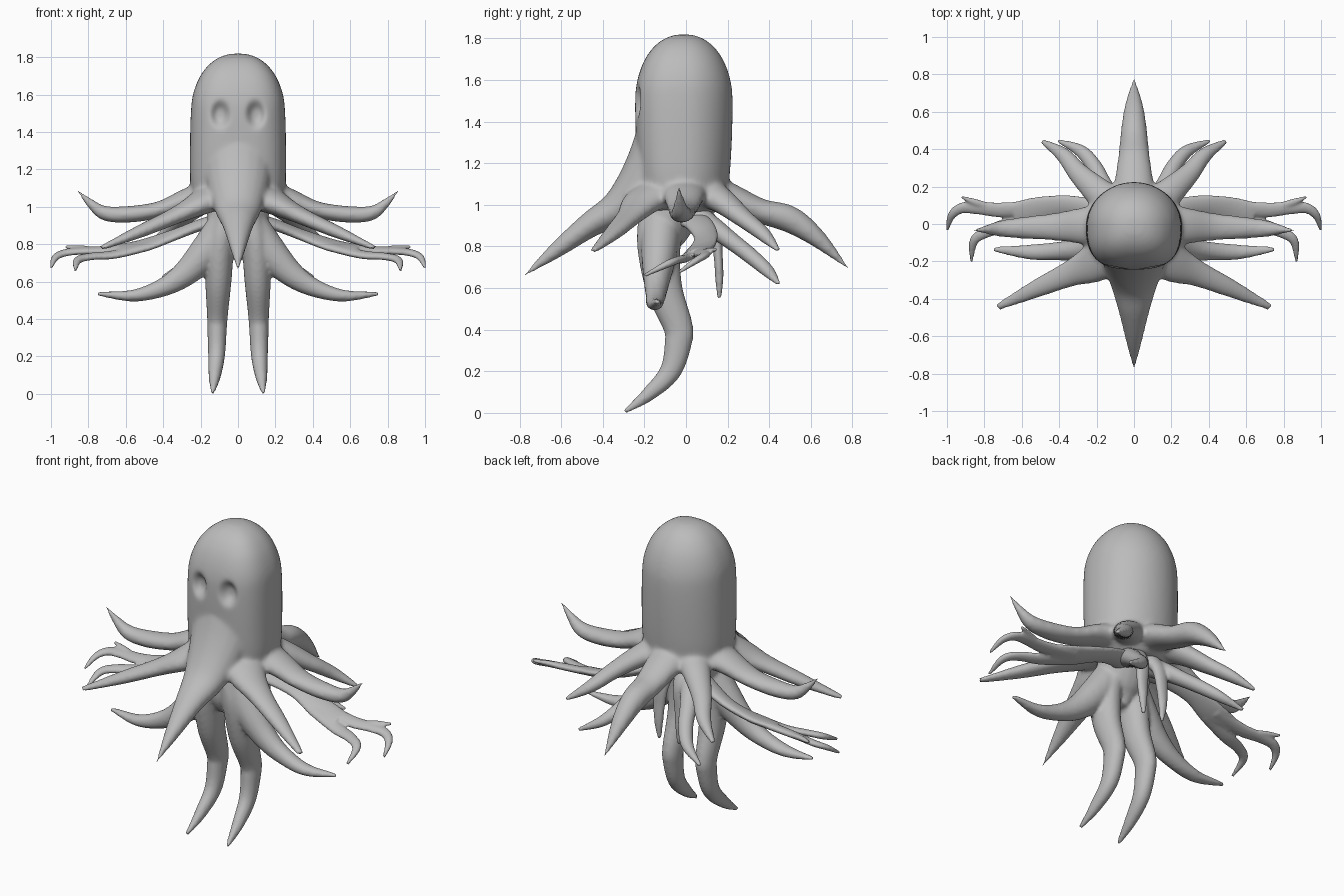
import bpy, bmesh, math
from mathutils import Vector

grey = bpy.data.materials.new("soft_grey")
grey.diffuse_color = (0.5, 0.5, 0.5, 1)


def spline(pts, steps=8):
    """Smooth curve through rows of x, y, z, half width, half thickness."""
    p = [Vector(q) for q in pts]
    p = [p[0] * 2 - p[1]] + p + [p[-1] * 2 - p[-2]]
    out = []
    for i in range(1, len(p) - 2):
        a, b, c, d = p[i - 1:i + 3]
        for k in range(steps):
            t = k / steps
            out.append(0.5 * (2 * b + (c - a) * t + (2 * a - 5 * b + 4 * c - d) * t ** 2
                              + (3 * b - a - 3 * c + d) * t ** 3))
    return out + [p[-2]]


def tube(bm, pts, ref=(0, 0, 1), sides=20, mirror=False, square=2):
    """Tapered tube of rings; square > 2 makes the lower half of each ring boxier."""
    path = spline(pts)
    ref = Vector(ref)
    for sx in ((1, -1) if mirror else (1,)):
        rings = []
        for i, q in enumerate(path):
            ahead, behind = path[min(i + 1, len(path) - 1)], path[max(i - 1, 0)]
            t = Vector((ahead - behind)[:3]).normalized()
            side = t.cross(ref).normalized()
            up = side.cross(t)
            w, h = max(q[3], 0.006), max(q[4], 0.006)
            ring = []
            for k in range(sides):
                a = 2 * math.pi * k / sides
                c, s = math.cos(a), math.sin(a)
                n = square if s < 0 else 2
                r = (abs(c) ** n + abs(s) ** n) ** (-1 / n)
                v = Vector(q[:3]) + side * w * c * r + up * h * s * r
                ring.append(bm.verts.new((v.x * sx, v.y, v.z)))
            rings.append(ring)
        faces = [bm.faces.new(rings[0]), bm.faces.new(rings[-1][::-1])]
        for r, s in zip(rings, rings[1:]):
            for k in range(sides):
                j = (k + 1) % sides
                faces.append(bm.faces.new((r[k], s[k], s[j], r[j])))
        bmesh.ops.recalc_face_normals(bm, faces=faces)


def fuse(name, bm, voxel, smooth):
    """Melt the overlapping tubes into one smooth skin."""
    me = bpy.data.meshes.new(name)
    bm.to_mesh(me)
    bm.free()
    ob = bpy.data.objects.new(name, me)
    bpy.context.collection.objects.link(ob)
    bpy.context.view_layer.objects.active = ob
    ob.select_set(True)
    m = ob.modifiers.new("skin", 'REMESH')
    m.mode, m.voxel_size = 'VOXEL', voxel
    s = ob.modifiers.new("blend", 'SMOOTH')
    s.factor, s.iterations = 0.5, smooth
    for mod in ("skin", "blend"):
        bpy.ops.object.modifier_apply(modifier=mod)
    ob.data.materials.clear()
    ob.data.materials.append(grey)
    ob.data.shade_smooth()
    ob.select_set(False)
    return ob


# Head: rounded dome on a nearly straight column, boxier at the face
bm = bmesh.new()
column = [(.96, .15, .15), (1.02, .23, .2), (1.12, .254, .218), (1.3, .257, .23), (1.5, .252, .234)]
dome = [(1.5 + .32 * math.sin(a), .252 * math.cos(a) ** .9, .234 * math.cos(a) ** .9)
        for a in (math.radians(d) for d in (18, 36, 52, 66, 78, 86))]
tube(bm, [(0, -.01, z, w, h) for z, w, h in column + dome], ref=(0, 1, 0), sides=64, square=2.8)
# Front and back tentacles
tube(bm, [(0, -.05, 1.42, .2, .16), (0, -.16, 1.18, .18, .135), (0, -.31, 1.0, .13, .09),
          (0, -.46, .905, .085, .062), (0, -.62, .785, .045, .04), (0, -.785, .655, .005, .005)])
tube(bm, [(0, .08, 1.08, .12, .09), (0, .22, 1.03, .105, .07), (0, .36, .97, .085, .06),
          (0, .5, .93, .07, .065), (0, .63, .84, .05, .045), (0, .785, .69, .005, .005)])
# Side tentacles with raised tips
tube(bm, [(.1, -.01, 1.08, .13, .09), (.27, -.01, 1.04, .1, .06), (.42, -.015, .985, .075, .045),
          (.58, -.02, .96, .06, .045), (.71, -.025, .965, .045, .04), (.79, -.03, 1.02, .025, .025),
          (.865, -.035, 1.095, .005, .005)], mirror=True)
# Front diagonal tentacles
tube(bm, [(.06, -.08, 1.09, .13, .09), (.2, -.2, 1.02, .11, .065), (.34, -.265, .95, .072, .045),
          (.52, -.345, .87, .05, .035), (.73, -.445, .78, .022, .014)], mirror=True)
# Back diagonal tentacles
tube(bm, [(.07, .06, 1.08, .11, .08), (.19, .17, 1.02, .08, .06), (.295, .27, .94, .058, .045),
          (.38, .37, .86, .042, .035), (.495, .445, .78, .016, .012)], mirror=True)
head = fuse("head_and_skirt", bm, 0.011, 14)

# Eye sockets pressed into the face
for v in head.data.vertices:
    x, y, z = v.co
    if y < -.1:
        d = ((abs(x) - .095) / .042) ** 2 + ((z - 1.495) / .06) ** 2
        v.co.y += .04 * math.exp(-d ** 1.6)

# Torso under the skirt
bm = bmesh.new()
tube(bm, [(0, -.05, 1.03, .17, .15), (0, -.09, .92, .16, .13), (0, -.12, .82, .11, .1),
          (0, -.12, .73, .04, .05)], ref=(0, 1, 0))
# Standing legs
tube(bm, [(.06, -.11, .95, .08, .12), (.095, -.13, .8, .078, .105), (.105, -.105, .6, .07, .088),
          (.11, -.04, .42, .056, .072), (.112, -.037, .34, .052, .066), (.115, -.075, .2, .045, .052),
          (.125, -.18, .09, .032, .035), (.135, -.295, .005, .01, .012)],
     ref=(0, 1, 0), mirror=True)
# Low side legs
tube(bm, [(.05, -.12, .92, .1, .1), (.17, -.13, .76, .085, .09), (.28, -.14, .645, .065, .07),
          (.4, -.145, .57, .05, .05), (.56, -.15, .525, .04, .032), (.75, -.135, .535, .014, .012)],
     mirror=True)
fuse("torso_and_legs", bm, 0.011, 5)

# Forked arms: flat tilted ribbon, two curled fingers and a thumb
bm = bmesh.new()
tilt = (0, -.3, 1)
tube(bm, [(.04, .0, .94, .07, .035), (.18, .06, .91, .065, .03), (.34, .095, .85, .06, .026),
          (.5, .075, .795, .075, .024), (.64, .045, .768, .075, .02)], ref=tilt, mirror=True)
tube(bm, [(.5, .09, .795, .045, .022), (.7, .075, .77, .042, .02), (.83, .085, .765, .036, .018),
          (.92, .085, .755, .03, .018), (.975, .045, .73, .022, .016), (1.0, -.035, .675, .008, .008)],
     ref=tilt, mirror=True)
tube(bm, [(.78, .09, .77, .025, .016), (.85, .115, .78, .02, .014), (.925, .145, .785, .008, .008)],
     ref=tilt, mirror=True)
tube(bm, [(.48, .05, .79, .045, .022), (.66, .0, .745, .04, .02), (.78, -.04, .735, .032, .018),
          (.855, -.09, .715, .025, .018), (.87, -.2, .66, .008, .008)], ref=tilt, mirror=True)
fuse("forked_arms", bm, 0.008, 3)

# Lower back tentacles and small hanging feelers
bm = bmesh.new()
tube(bm, [(.05, .0, .98, .08, .06), (.12, .12, .9, .06, .05), (.17, .22, .825, .048, .042),
          (.215, .31, .755, .042, .038), (.285, .39, .685, .034, .03), (.405, .445, .622, .01, .01)],
     mirror=True)
tube(bm, [(.04, .08, .97, .05, .04), (.06, .14, .88, .045, .03), (.07, .155, .75, .036, .022),
          (.07, .16, .65, .026, .02), (.065, .16, .55, .01, .01)], ref=(0, 1, 0), mirror=True)
fuse("back_feelers", bm, 0.009, 3)
